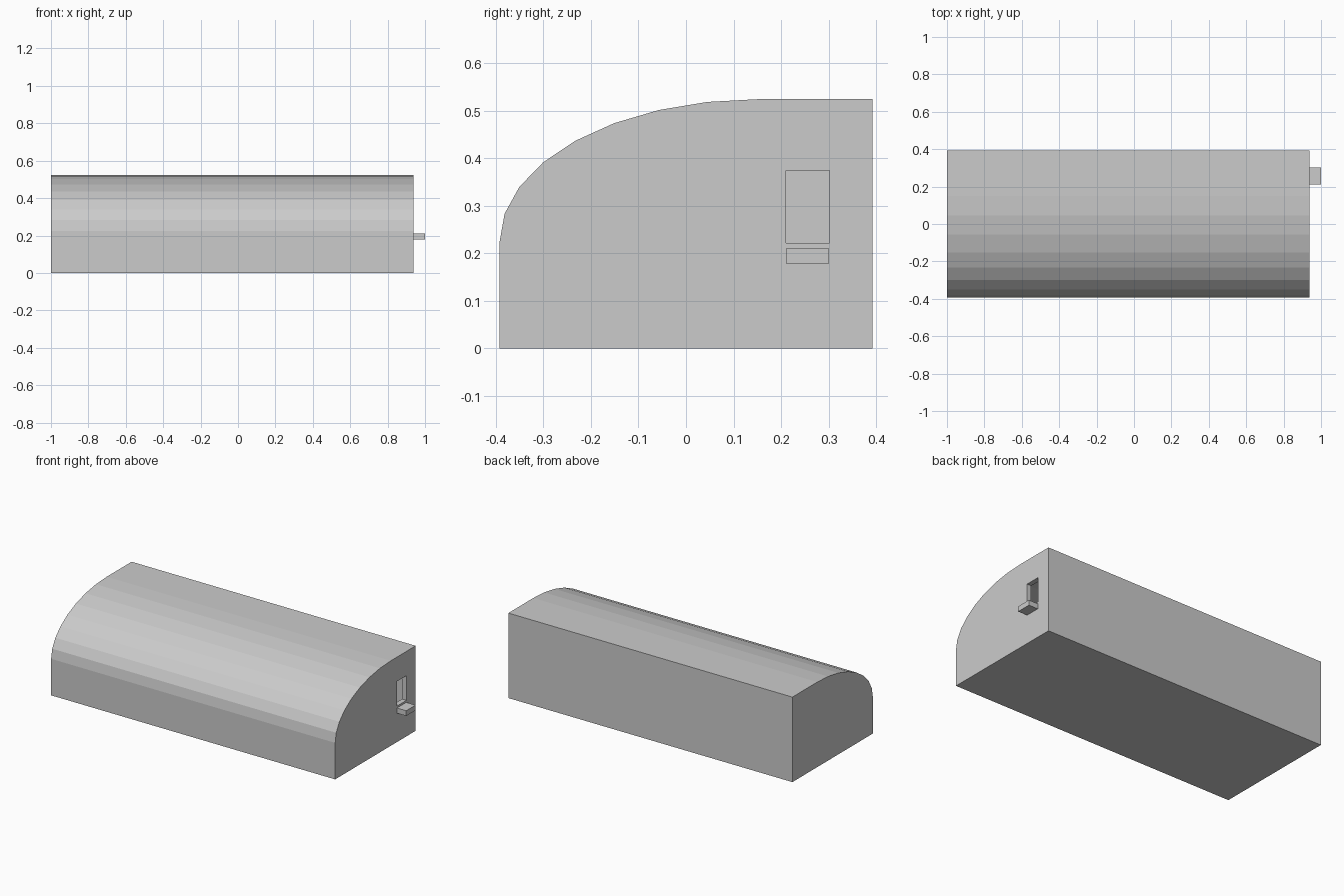
import bpy, bmesh, math

if "Cube" in bpy.data.objects:
    bpy.data.objects.remove(bpy.data.objects["Cube"])

WALL = 0.03


def prism(name, profile, x0, x1):
    """Extrude a y-z profile along x."""
    bm = bmesh.new()
    face = bm.faces.new([bm.verts.new((x0, y, z)) for y, z in profile])
    ext = bmesh.ops.extrude_face_region(bm, geom=[face])
    moved = [g for g in ext["geom"] if isinstance(g, bmesh.types.BMVert)]
    bmesh.ops.translate(bm, vec=(x1 - x0, 0, 0), verts=moved)
    bmesh.ops.recalc_face_normals(bm, faces=bm.faces)
    mesh = bpy.data.meshes.new(name)
    bm.to_mesh(mesh)
    bm.free()
    obj = bpy.data.objects.new(name, mesh)
    bpy.context.collection.objects.link(obj)
    return obj


def rect(y0, y1, z0, z1):
    return [(y0, z0), (y1, z0), (y1, z1), (y0, z1)]


def shell_profile(t):
    """Box section with an elliptical front shoulder, inset by t."""
    pts = [(-0.392 + t, t), (0.392 - t, t), (0.392 - t, 0.524 - t)]
    for i in range(9):
        a = math.pi / 2 * (1 + i / 8)
        pts.append((0.15 + (0.542 - t) * math.cos(a),
                    0.225 + (0.299 - t) * math.sin(a)))
    return pts


def cut(target, cutter):
    mod = target.modifiers.new(cutter.name, "BOOLEAN")
    mod.operation = "DIFFERENCE"
    mod.solver = "EXACT"
    mod.object = cutter
    cutter.hide_render = True
    cutter.display_type = "WIRE"
    cutter.hide_set(True)


# Hollow body with the long rounded shoulder
body = prism("body", shell_profile(0), -1.0, 0.937)
cut(body, prism("cavity_cutter", shell_profile(WALL), -1.0 + WALL, 0.937 - WALL))

# Window through the right end wall
cut(body, prism("window_cutter", rect(0.21, 0.302, 0.222, 0.374), 0.88, 0.96))

# Small ledge below the window
prism("ledge", rect(0.21, 0.301, 0.178, 0.21), 0.937, 1.0)
